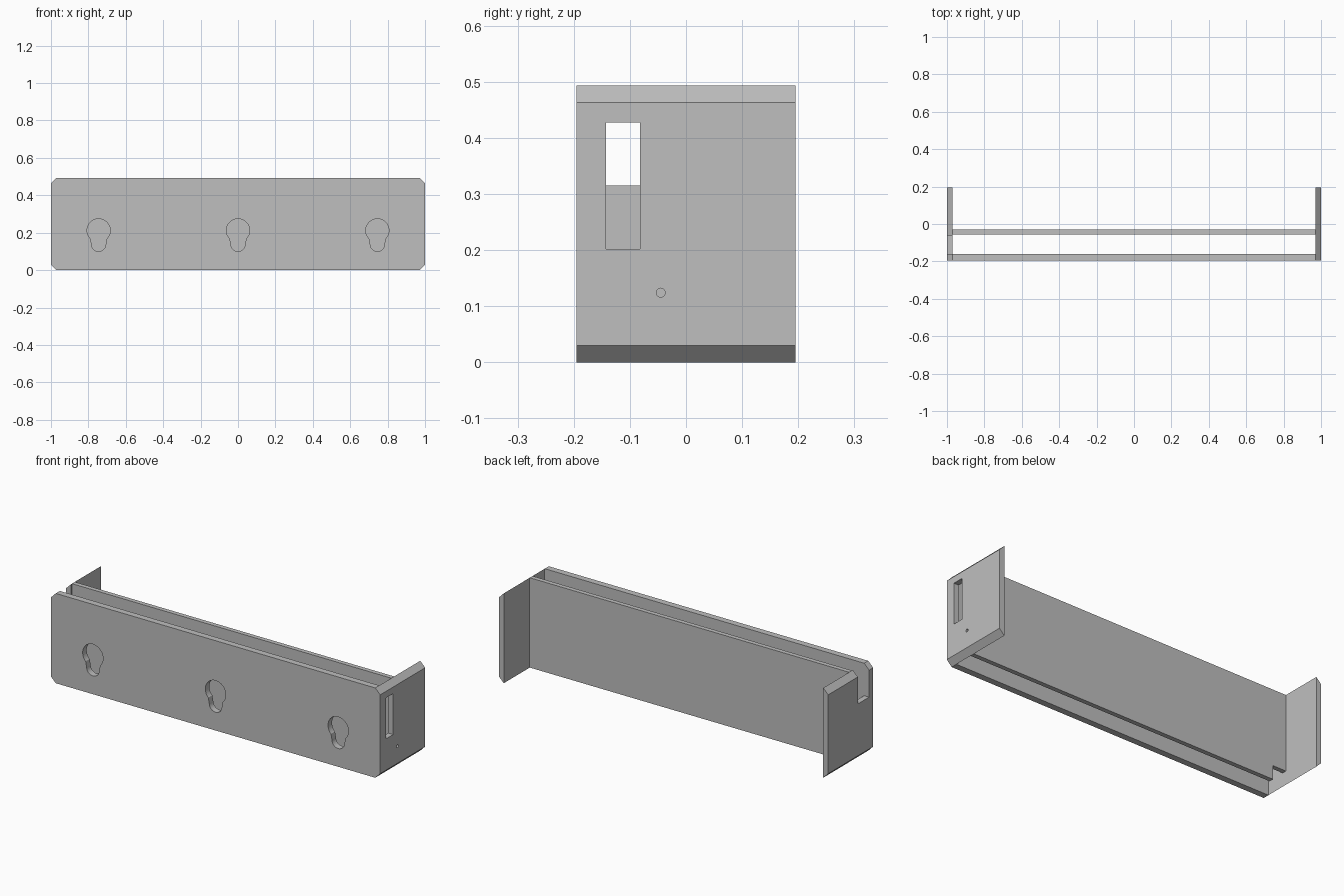
import bpy, bmesh, math
from mathutils import Vector

cube = bpy.data.objects.get("Cube")
if cube:
    bpy.data.objects.remove(cube, do_unlink=True)

# Overall sizes
HALF, HEIGHT, WALL = 1.0, 0.493, 0.03
FRONT, INNER, REAR = -0.195, -0.16, 0.195
INSIDE = HALF - WALL

grey = bpy.data.materials.new("plain grey")
grey.use_nodes = True
grey.diffuse_color = (0.52, 0.52, 0.52, 1)
grey.node_tree.nodes["Principled BSDF"].inputs["Base Color"].default_value = grey.diffuse_color


def prism(name, outline, start, end, axis="y"):
    """Extrude an outline along y (points are x, z) or along x (points are y, z)."""
    bm = bmesh.new()
    if axis == "y":
        verts = [bm.verts.new((a, start, b)) for a, b in outline]
        move = Vector((0, end - start, 0))
    else:
        verts = [bm.verts.new((start, a, b)) for a, b in outline]
        move = Vector((end - start, 0, 0))
    face = bm.faces.new(verts)
    out = bmesh.ops.extrude_face_region(bm, geom=[face])
    bmesh.ops.translate(bm, vec=move, verts=[v for v in out["geom"] if isinstance(v, bmesh.types.BMVert)])
    bmesh.ops.recalc_face_normals(bm, faces=bm.faces)
    mesh = bpy.data.meshes.new(name)
    bm.to_mesh(mesh)
    bm.free()
    mesh.materials.append(grey)
    obj = bpy.data.objects.new(name, mesh)
    bpy.context.collection.objects.link(obj)
    return obj


def rect(a0, a1, b0, b1):
    return [(a0, b0), (a1, b0), (a1, b1), (a0, b1)]


def arc(cx, cz, r, start, end, steps):
    angles = [math.radians(start + (end - start) * i / steps) for i in range(steps + 1)]
    return [(cx + r * math.cos(t), cz + r * math.sin(t)) for t in angles]


def cut(target, cutter):
    """Subtract the cutter, then discard it."""
    cutter.hide_render = True
    mod = target.modifiers.new("cut", "BOOLEAN")
    mod.operation, mod.solver, mod.object = "DIFFERENCE", "EXACT", cutter
    with bpy.context.temp_override(object=target, active_object=target):
        bpy.ops.object.modifier_apply(modifier=mod.name)
    bpy.data.objects.remove(cutter, do_unlink=True)


# Front plate with clipped corners
front = prism("front_plate", [
    (-INSIDE, 0), (INSIDE, 0), (HALF, WALL), (HALF, HEIGHT - WALL),
    (INSIDE, HEIGHT), (-INSIDE, HEIGHT), (-HALF, HEIGHT - WALL), (-HALF, WALL)], FRONT, INNER)

# Keyhole mounting openings
for x in (-0.745, 0, 0.745):
    keyhole = arc(x, 0.212, 0.062, -45, 225, 36) + arc(x, 0.138, 0.038, 180, 360, 18)
    cut(front, prism("keyhole_cutter", keyhole, FRONT - 0.1, INNER + 0.1))

# Back plate with a small cable notch at the lower corner
back = prism("back_plate", rect(-INSIDE, INSIDE, 0, HEIGHT), -0.055, -0.03)
cut(back, prism("cable_notch_cutter", rect(-HALF, -0.89, -0.1, 0.075), -0.1, 0.02))

# End plates, bevelled on the outer top and bottom
ends = {}
for name, s in (("left_end_plate", 1), ("right_end_plate", -1)):
    ends[name] = prism(name, [
        (s * INSIDE, 0), (s * HALF, WALL), (s * HALF, HEIGHT - WALL), (s * INSIDE, HEIGHT)], INNER, REAR)

# Window and pin hole in the left end
left = ends["left_end_plate"]
cut(left, prism("window_cutter", rect(-0.143, -0.082, 0.202, 0.427), 0.9, 1.1, "x"))
cut(left, prism("pin_hole_cutter", arc(-0.045, 0.124, 0.008, 0, 345, 23), 0.9, 1.1, "x"))

# Open slot in the top of the right end
cut(ends["right_end_plate"],
    prism("slot_cutter", rect(INNER - 0.05, -0.062, 0.315, 0.6), -1.1, -0.9, "x"))
